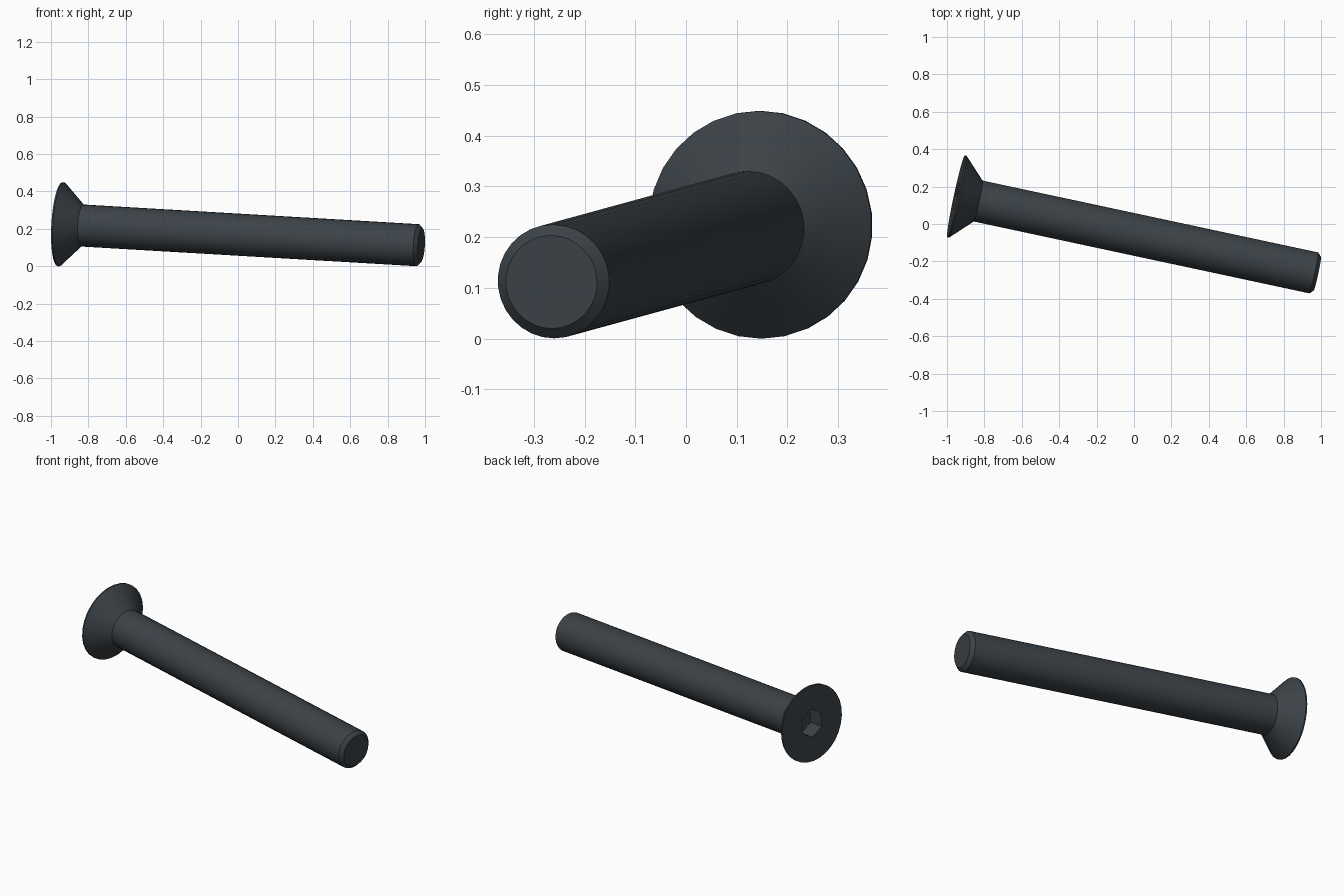
import bpy
import bmesh
from math import cos, sin, pi
from mathutils import Matrix, Vector

default_cube = bpy.data.objects.get("Cube")
if default_cube:
    bpy.data.objects.remove(default_cube, do_unlink=True)

SIDES = 30
HEAD_R, SHAFT_R, TIP_R = 0.225, 0.1125, 0.092
SOCKET_R, SOCKET_DEPTH = 0.082, 0.09
RIM, CONE_END, LENGTH = 0.008, 0.12, 1.978

# Dark steel
steel = bpy.data.materials.new("dark_steel")
steel.use_nodes = True
colour = (0.045, 0.055, 0.064, 1)
steel.diffuse_color = colour
steel.node_tree.nodes["Principled BSDF"].inputs["Base Color"].default_value = colour


def ring(bm, along, radius, hexagonal=False):
    """Closed ring around the x axis, either round or six-sided."""
    verts = []
    for i in range(SIDES):
        a = 2 * pi * i / SIDES
        r = radius
        if hexagonal:
            r *= cos(pi / 6) / cos(a % (pi / 3) - pi / 6) if i % 5 else 1
        verts.append(bm.verts.new((along, r * sin(a), r * cos(a))))
    return verts


# Socket floor, socket wall, head face, rim, cone, shaft and chamfered tip
bm = bmesh.new()
rings = [
    ring(bm, SOCKET_DEPTH, SOCKET_R, True),
    ring(bm, 0, SOCKET_R, True),
    ring(bm, 0, HEAD_R),
    ring(bm, RIM, HEAD_R),
    ring(bm, CONE_END, SHAFT_R),
    ring(bm, LENGTH - 0.02, SHAFT_R),
    ring(bm, LENGTH, TIP_R),
]
for a, b in zip(rings, rings[1:]):
    for i in range(SIDES):
        j = (i + 1) % SIDES
        bm.faces.new((a[i], a[j], b[j], b[i]))
bm.faces.new(rings[0])
bm.faces.new(rings[-1])
bmesh.ops.recalc_face_normals(bm, faces=bm.faces)

# Lay the bolt on the ground, resting on head rim and tip
axis = Vector((0.976, -0.209, -0.0572)).normalized()
place = Matrix.Translation((-0.951, 0.148, 0.2248)) @ axis.to_track_quat('X', 'Z').to_matrix().to_4x4()
bm.transform(place)

mesh = bpy.data.meshes.new("countersunk_bolt")
bm.to_mesh(mesh)
bm.free()
mesh.materials.append(steel)
bolt = bpy.data.objects.new("countersunk_bolt", mesh)
bpy.context.collection.objects.link(bolt)

bpy.ops.object.select_all(action='DESELECT')
bolt.select_set(True)
bpy.context.view_layer.objects.active = bolt
bpy.ops.object.shade_smooth_by_angle(angle=pi / 6)
